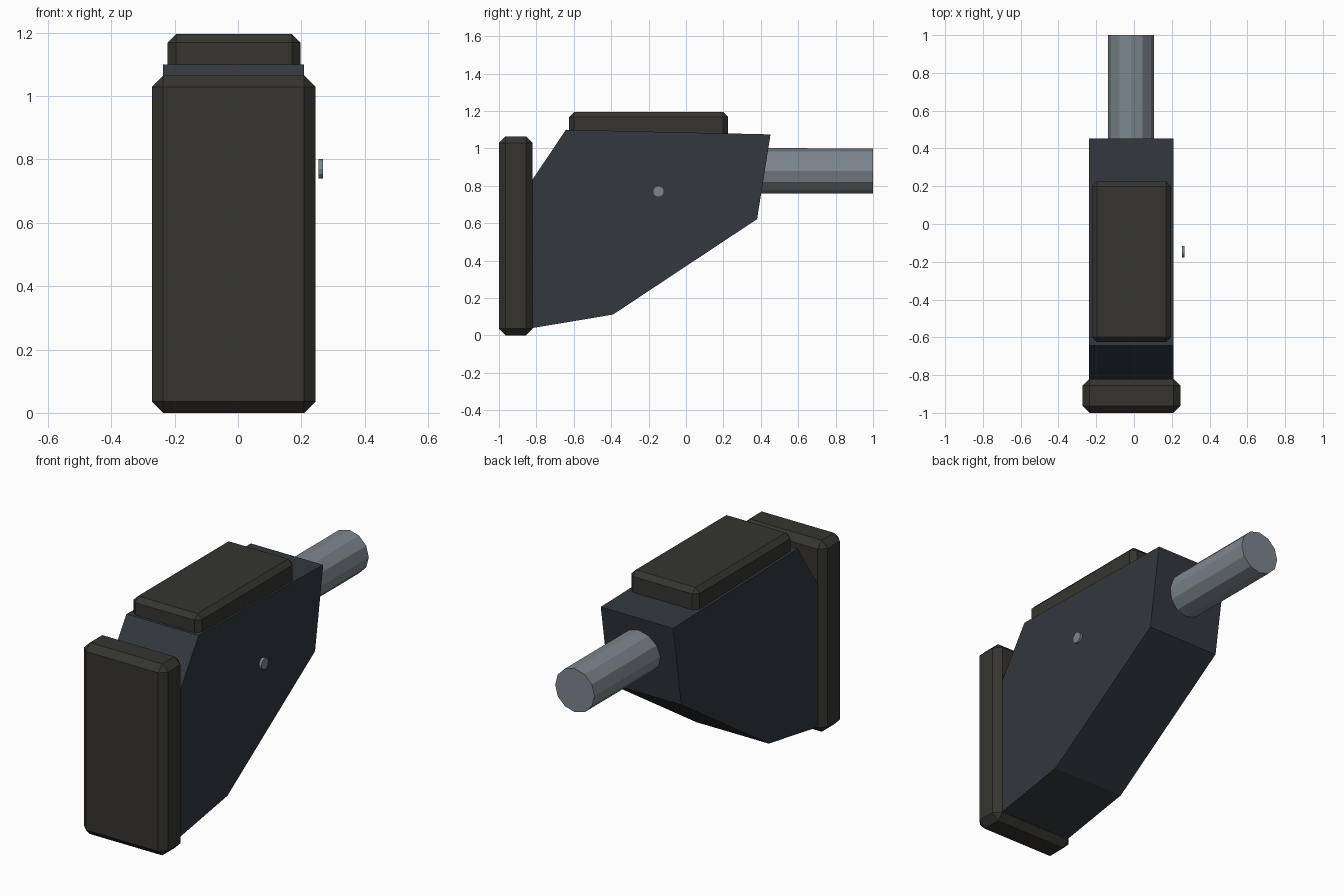
import bpy, bmesh, math
from mathutils import Matrix, Vector

if "Cube" in bpy.data.objects:
    bpy.data.objects.remove(bpy.data.objects["Cube"])

CX = -0.014  # centre line of the main parts


def material(name, rgb):
    m = bpy.data.materials.new(name)
    m.diffuse_color = (*rgb, 1)
    m.use_nodes = True
    m.node_tree.nodes["Principled BSDF"].inputs["Base Color"].default_value = m.diffuse_color
    return m


RUBBER = material("dark_rubber", (0.035, 0.034, 0.030))
CASING = material("slate_casing", (0.033, 0.040, 0.048))
STEEL = material("steel", (0.20, 0.24, 0.27))


def finish(name, bm, mat):
    bmesh.ops.recalc_face_normals(bm, faces=bm.faces[:])
    me = bpy.data.meshes.new(name)
    bm.to_mesh(me)
    bm.free()
    me.materials.append(mat)
    ob = bpy.data.objects.new(name, me)
    bpy.context.collection.objects.link(ob)
    return ob


def chamfered_box(name, lo, hi, chamfer, mat):
    lo, hi = Vector(lo), Vector(hi)
    bm = bmesh.new()
    bmesh.ops.create_cube(bm, size=1, matrix=Matrix.Translation((lo + hi) / 2) @ Matrix.Diagonal((*(hi - lo), 1)))
    bmesh.ops.bevel(bm, geom=bm.edges[:], offset=chamfer, segments=1, affect='EDGES')
    return finish(name, bm, mat)


def rod(name, centre, radius, length, axis, mat):
    bm = bmesh.new()
    turn = Matrix.Rotation(math.pi / 2, 4, axis)
    bmesh.ops.create_cone(bm, cap_ends=True, segments=12, radius1=radius, radius2=radius,
                          depth=length, matrix=Matrix.Translation(centre) @ turn)
    return finish(name, bm, mat)


# Tall front plate and the pad on top
chamfered_box("front_plate", (-0.272, -1.0, 0.0), (0.245, -0.82, 1.065), 0.036, RUBBER)
chamfered_box("top_pad", (-0.223, -0.625, 1.05), (0.197, 0.225, 1.195), 0.027, RUBBER)

# Body: side profile (y, z) extruded across x
profile = [(-0.82, 0.04), (-0.39, 0.112), (0.38, 0.622), (0.452, 1.075), (-0.642, 1.10), (-0.82, 0.835)]
bm = bmesh.new()
face = bm.faces.new([bm.verts.new((-0.237, y, z)) for y, z in profile])
out = bmesh.ops.extrude_face_region(bm, geom=[face])
bmesh.ops.translate(bm, vec=(0.445, 0, 0), verts=[v for v in out["geom"] if isinstance(v, bmesh.types.BMVert)])
finish("body", bm, CASING)

# Rear shaft and the small pin beside the right face
rod("rear_shaft", (CX - 0.002, 0.65, 0.88), 0.121, 0.70, 'X', STEEL)
rod("side_pin", (0.261, -0.147, 0.77), 0.031, 0.015, 'Y', STEEL)
